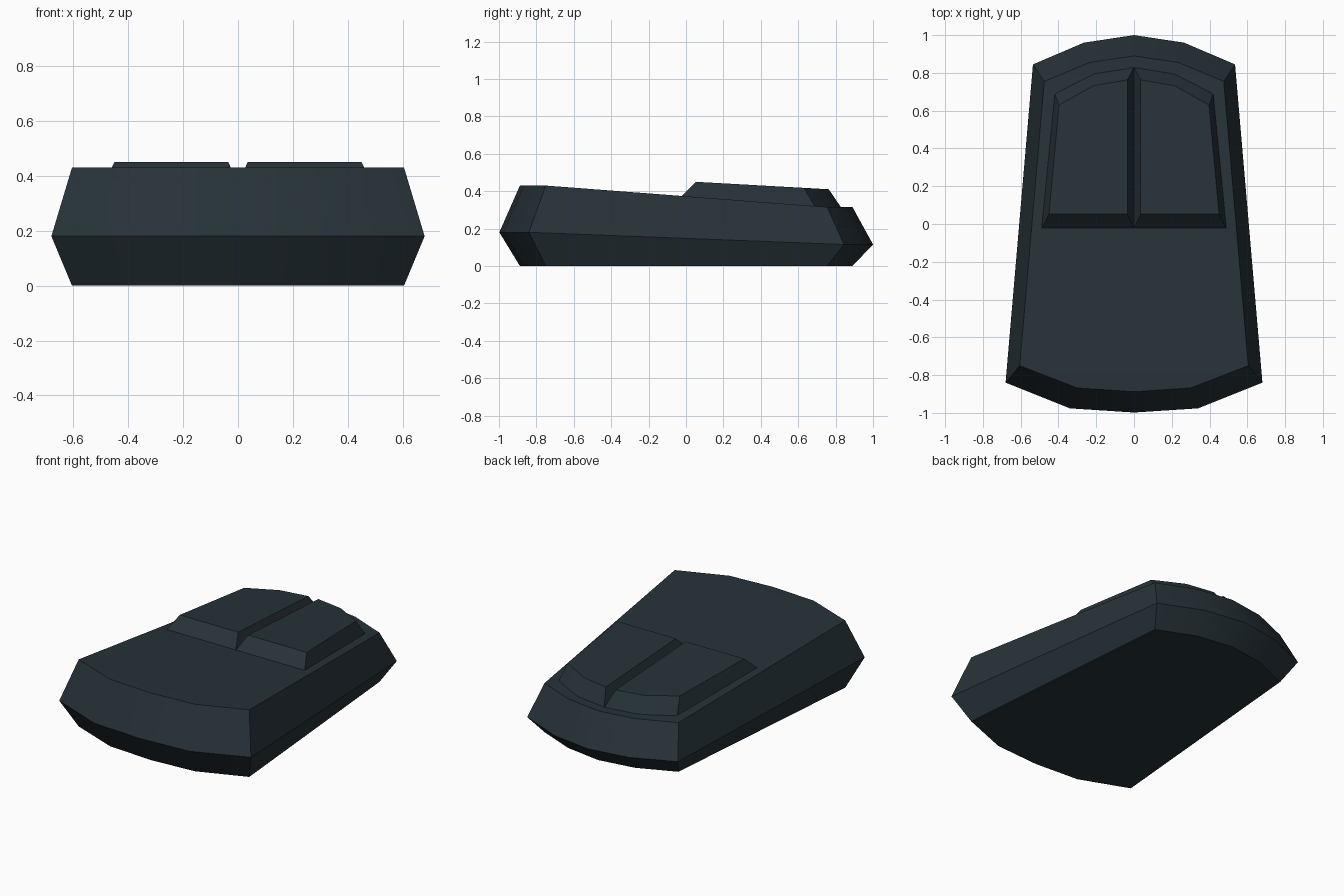
import bpy, bmesh, math

if "Cube" in bpy.data.objects:
    bpy.data.objects.remove(bpy.data.objects["Cube"])

# One dark slate plastic for everything
slate = bpy.data.materials.new("dark_slate_plastic")
slate.diffuse_color = (0.0194, 0.0319, 0.0395, 1)
slate.use_nodes = True
slate.node_tree.nodes["Principled BSDF"].inputs["Base Color"].default_value = slate.diffuse_color


def finish(name, bm):
    bmesh.ops.recalc_face_normals(bm, faces=bm.faces[:])
    mesh = bpy.data.meshes.new(name)
    bm.to_mesh(mesh)
    bm.free()
    mesh.materials.append(slate)
    ob = bpy.data.objects.new(name, mesh)
    bpy.context.collection.objects.link(ob)
    bpy.ops.object.select_all(action='DESELECT')
    ob.select_set(True)
    bpy.context.view_layer.objects.active = ob
    bpy.ops.object.shade_smooth_by_angle(angle=math.radians(30))
    return ob


def bridge(bm, lower, upper):
    n = len(lower)
    for i in range(n):
        j = (i + 1) % n
        bm.faces.new((lower[i], lower[j], upper[j], upper[i]))


# Body: three rings, each with a five-point arc at the front and at the back
def body_ring(bm, front, back, z_front, z_back):
    def arc(points, z):
        half = [(x, y, z) for x, y in points]
        return half + [(-x, y, z) for x, y in reversed(points[:-1])]
    pts = arc([(-x, y) for x, y in front], z_front) + arc(back, z_back)
    return [bm.verts.new(p) for p in pts]


inner_front = [(0.605, -0.75), (0.30, -0.868), (0, -0.888)]
inner_back = [(0.475, 0.755), (0.235, 0.855), (0, 0.89)]
outer_front = [(0.68, -0.84), (0.34, -0.976), (0, -0.998)]
outer_back = [(0.535, 0.845), (0.265, 0.96), (0, 1.0)]

bm = bmesh.new()
bottom = body_ring(bm, inner_front, inner_back, 0, 0)
middle = body_ring(bm, outer_front, outer_back, 0.18, 0.115)
top = body_ring(bm, inner_front, inner_back, 0.43, 0.315)
bridge(bm, bottom, middle)
bridge(bm, middle, top)
bm.faces.new(bottom)
bm.faces.new(top[:5])                              # front level part
bm.faces.new((top[0], top[4], top[5], top[9]))     # sloping top
bm.faces.new(top[5:])                              # back level part
finish("mouse_body", bm)


# Buttons: raised pads with sloped sides, mirrored left and right
def deck(y):
    return max(0.315, 0.3727 - 0.0764 * y) - 0.003


base_xy = [(0, -0.025), (0.49, -0.025), (0.42, 0.69), (0.21, 0.797), (0, 0.83)]
top_xy = [(0.035, 0.053), (0.45, 0.053), (0.397, 0.63), (0.215, 0.732), (0.035, 0.763)]

for name, side in (("left_button", -1), ("right_button", 1)):
    bm = bmesh.new()
    base = [bm.verts.new((side * x, y, deck(y))) for x, y in base_xy]
    pad = [bm.verts.new((side * x, y, 0.453 - 0.056 * y)) for x, y in top_xy]
    bridge(bm, base, pad)
    bm.faces.new(base)
    bm.faces.new(pad)
    finish(name, bm)
